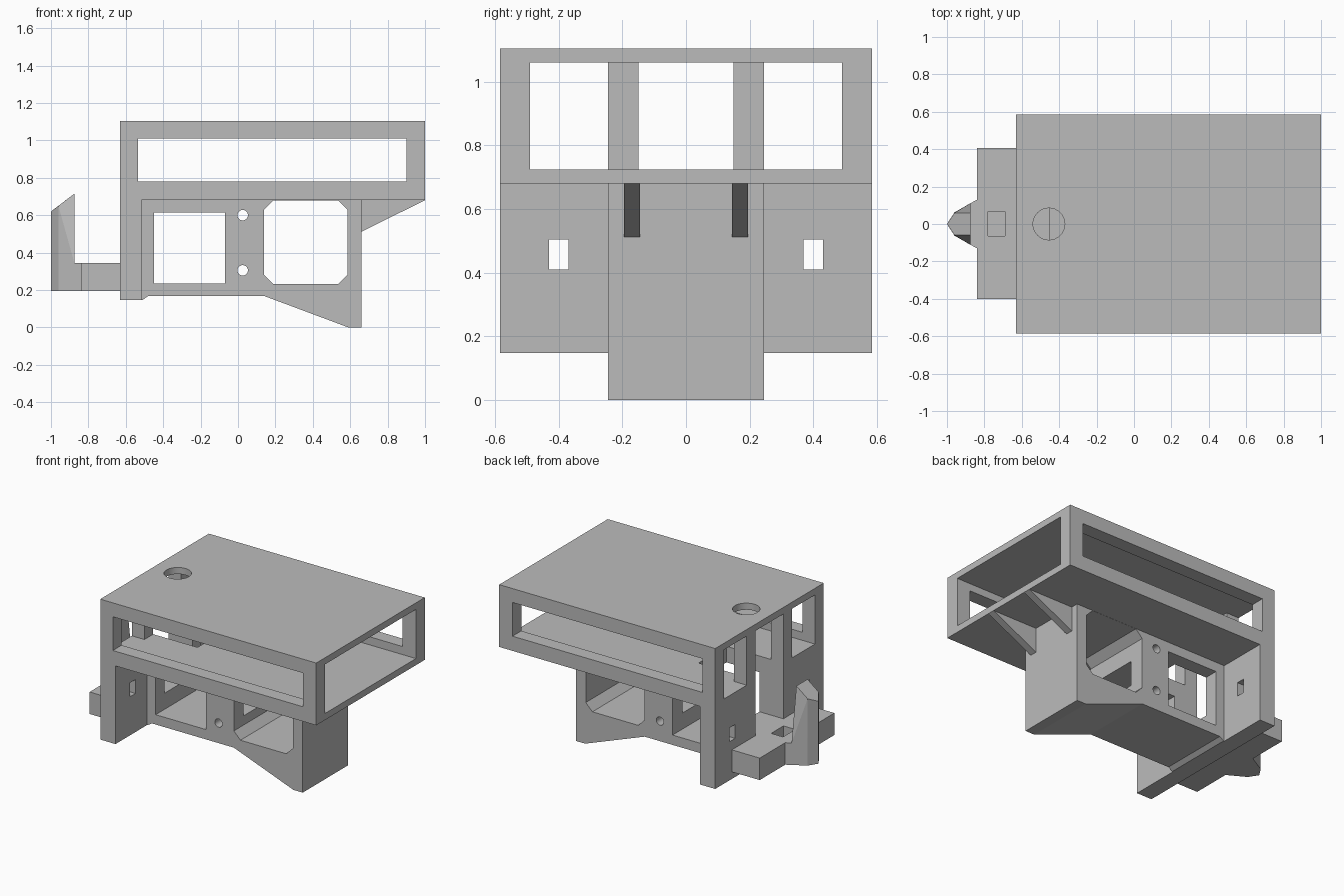
import bpy
import bmesh
import math
from mathutils import Matrix, Vector

cube = bpy.data.objects.get("Cube")
if cube:
    bpy.data.objects.remove(cube, do_unlink=True)

grey = bpy.data.materials.new("plain grey")
grey.use_nodes = True
colour = (0.5, 0.5, 0.5, 1)
grey.diffuse_color = colour
grey.node_tree.nodes["Principled BSDF"].inputs["Base Color"].default_value = colour


def finish(name, bm):
    bmesh.ops.recalc_face_normals(bm, faces=bm.faces[:])
    mesh = bpy.data.meshes.new(name)
    bm.to_mesh(mesh)
    bm.free()
    mesh.materials.append(grey)
    obj = bpy.data.objects.new(name, mesh)
    bpy.context.collection.objects.link(obj)
    return obj


def box(name, x, y, z):
    """Box from (min, max) pairs."""
    bm = bmesh.new()
    size = [b - a for a, b in (x, y, z)]
    mid = [(a + b) / 2 for a, b in (x, y, z)]
    bmesh.ops.create_cube(bm, size=1, matrix=Matrix.Translation(mid) @ Matrix.Diagonal((*size, 1)))
    return finish(name, bm)


def prism(name, outline, y0, y1):
    """Side outline in x and z, extruded along y."""
    bm = bmesh.new()
    face = bm.faces.new([bm.verts.new((x, y0, z)) for x, z in outline])
    new = bmesh.ops.extrude_face_region(bm, geom=[face])["geom"]
    bmesh.ops.translate(bm, vec=(0, y1 - y0, 0), verts=[v for v in new if isinstance(v, bmesh.types.BMVert)])
    return finish(name, bm)


def cylinder(name, centre, radius, depth, axis="Z"):
    bm = bmesh.new()
    turn = Matrix.Rotation(math.pi / 2, 4, "X") if axis == "Y" else Matrix()
    bmesh.ops.create_cone(bm, cap_ends=True, segments=32, radius1=radius, radius2=radius,
                          depth=depth, matrix=Matrix.Translation(centre) @ turn)
    return finish(name, bm)


def hull(name, points):
    bm = bmesh.new()
    for p in points:
        bm.verts.new(p)
    bmesh.ops.convex_hull(bm, input=bm.verts[:])
    return finish(name, bm)


def cut(obj, *cutters):
    """Subtract each cutter, then discard it."""
    for cutter in cutters:
        mod = obj.modifiers.new("cut", "BOOLEAN")
        mod.operation = "DIFFERENCE"
        mod.solver = "EXACT"
        mod.object = cutter
        bpy.context.view_layer.update()
        graph = bpy.context.evaluated_depsgraph_get()
        mesh = bpy.data.meshes.new_from_object(obj.evaluated_get(graph))
        obj.modifiers.clear()
        obj.data = mesh
        bpy.data.objects.remove(cutter, do_unlink=True)
    return obj


BACK, WALL, HALF = -0.63, -0.515, 0.585
BODY, SLOT = 0.245, 0.15


def slot_cutter():
    return box("slot_cutter", (BACK - 0.1, -0.2), (-SLOT, SLOT), (0.345, 1.06))


# Upper housing: hollow box open at one end, long side windows, posts at the other end
housing = box("upper_housing", (BACK, 1), (-HALF, HALF), (0.68, 1.105))
cut(housing,
    box("cavity", (-0.535, 1.1), (-0.49, 0.49), (0.725, 1.06)),
    box("side_windows", (-0.535, 0.9), (-1, 1), (0.78, 1.01)),
    slot_cutter(),
    cylinder("roof_hole", (-0.455, 0, 1.1), 0.085, 0.2))
for s in (-1, 1):
    edges = sorted((s * BODY, s * 0.49))
    cut(housing, box("end_window", (BACK - 0.1, -0.5), edges, (0.725, 1.06)))

# Wide leg wall with a slot in the middle and a small opening each side
leg_wall = cut(box("leg_wall", (BACK, WALL), (-HALF, HALF), (0.147, 0.68)), slot_cutter())
for s in (-1, 1):
    edges = sorted((s * 0.37, s * 0.43))
    cut(leg_wall, box("leg_opening", (BACK - 0.1, -0.4), edges, (0.41, 0.505)))

# Central chassis with square and eight-sided windows
chassis = prism("chassis", [(WALL, 0.68), (WALL, 0.147), (-0.51, 0.147), (-0.48, 0.168),
                            (0.14, 0.168), (0.59, 0), (0.66, 0), (0.66, 0.68)], -BODY, BODY)
x0, x1, z0, z1, c = 0.14, 0.585, 0.232, 0.679, 0.05
octagon = [(x0 + c, z0), (x1 - c, z0), (x1, z0 + c), (x1, z1 - c),
           (x1 - c, z1), (x0 + c, z1), (x0, z1 - c), (x0, z0 + c)]
cut(chassis,
    box("square_window", (-0.45, -0.07), (-1, 1), (0.235, 0.615)),
    prism("octagon_window", octagon, -1, 1),
    slot_cutter(),
    box("passage", (-0.3, 0.3), (-0.14, 0.14), (0.345, 0.515)))
for z in (0.305, 0.6):
    cut(chassis, cylinder("bolt_hole", (0.025, 0, z), 0.028, 1, "Y"))

# Triangular gussets under the overhang
for side, s in (("left", 1), ("right", -1)):
    prism("gusset_" + side, [(0.66, 0.68), (0.66, 0.512), (1, 0.68)], s * 0.145, s * 0.195)

# Bracket block with a pocket
bracket = box("bracket_block", (-0.84, BACK), (-0.4, 0.405), (0.195, 0.345))
cut(bracket, box("pocket", (-0.78, -0.69), (-0.065, 0.068), (0.24, 0.5)))

# Prong: straight foot and tapering upper part with a slanted tip
foot = [(-1, 0), (-0.96, 0.062), (-0.96, -0.062), (-0.84, 0.13), (-0.84, -0.13)]
hull("prong_foot", [(x, y, z) for x, y in foot for z in (0.195, 0.345)])
upper = [(-1, 0, 0.345), (-1, 0, 0.62)]
for s in (-1, 1):
    upper += [(-0.96, s * 0.062, 0.345), (-0.875, s * 0.111, 0.345),
              (-0.96, s * 0.06, 0.65), (-0.875, s * 0.06, 0.715)]
hull("prong_upper", upper)

# Smooth only the round holes
for obj in bpy.context.collection.objects:
    obj.select_set(obj.type == "MESH")
    if obj.type == "MESH":
        bpy.context.view_layer.objects.active = obj
bpy.ops.object.shade_smooth_by_angle(angle=math.radians(15))
